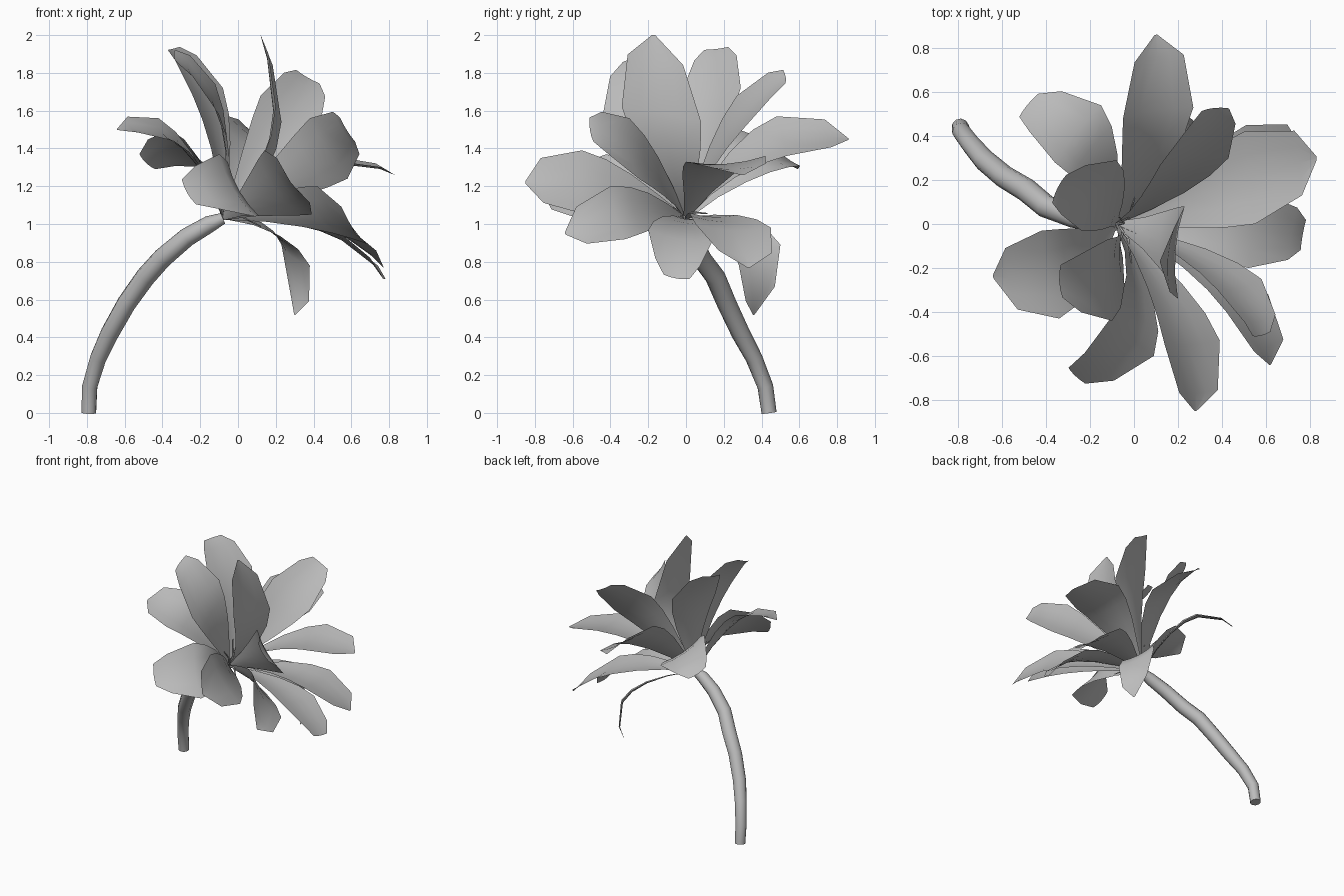
import bpy, bmesh, math
from mathutils import Vector

cube = bpy.data.objects.get("Cube")
if cube:
    bpy.data.objects.remove(cube, do_unlink=True)

grey = bpy.data.materials.new("soft_grey")
grey.use_nodes = True
COLOUR = (0.5, 0.5, 0.5, 1)
grey.diffuse_color = COLOUR
grey.node_tree.nodes["Principled BSDF"].inputs["Base Color"].default_value = COLOUR

HEART = Vector((-0.08, 0, 1.03))          # where all petals meet
FACING = Vector((0.75, -0.15, 0.6)).normalized()
# Petal outline: position along the petal, share of the half width
OUTLINE = [(0, .06), (.15, .34), (.3, .64), (.45, .87), (.6, 1), (.88, .7)]
WIDEST = 0.6
POINTED, BLUNT = 0.04, 0.4                # share of the half width at the tip


def add_object(name, data):
    obj = bpy.data.objects.new(name, data)
    data.materials.append(grey)
    bpy.context.collection.objects.link(obj)
    return obj


def petal(name, tip, side_a, side_b, end=POINTED, cup=0.13):
    """A cupped leaf shape from the heart to the tip, widest between two side points."""
    tip, a, b = Vector(tip), Vector(side_a), Vector(side_b)
    half = (b - a) / 2
    middle = (a + b) / 2
    normal = half.cross(tip - HEART).normalized()
    if normal.dot(FACING) < 0:
        normal.negate()
    # Quadratic spine through heart, middle and tip
    t = WIDEST
    handle = (middle - HEART * (1 - t) ** 2 - tip * t * t) / (2 * t * (1 - t))
    bm = bmesh.new()
    rows = []
    for t, width in OUTLINE + [(1, end)]:
        spine = HEART * (1 - t) ** 2 + handle * (2 * t * (1 - t)) + tip * t * t
        row = []
        for u in (-1, -0.5, 0, 0.5, 1):
            sink = normal * (cup * half.length * width * (1 - u * u))
            row.append(bm.verts.new(spine + half * (u * width) - sink))
        rows.append(row)
    for low, high in zip(rows, rows[1:]):
        for i in range(len(low) - 1):
            bm.faces.new([low[i], low[i + 1], high[i + 1], high[i]])
    for face in bm.faces:
        face.smooth = True
    mesh = bpy.data.meshes.new(name)
    bm.to_mesh(mesh)
    bm.free()
    return add_object(name, mesh)


def tube(name, points, radii, sides):
    """A round tapering tube along a path."""
    curve = bpy.data.curves.new(name, "CURVE")
    curve.dimensions = "3D"
    curve.bevel_depth = 1
    curve.bevel_resolution = sides // 2 - 2
    curve.use_fill_caps = True
    spline = curve.splines.new("POLY")
    spline.points.add(len(points) - 1)
    for point, place, radius in zip(spline.points, points, radii):
        point.co = (*place, 1)
        point.radius = radius
    return add_object(name, curve)


# Curved stem
stem_path = [(-.79, .44, 0), (-.785, .42, .14), (-.74, .36, .29), (-.68, .29, .42),
             (-.59, .215, .58), (-.49, .155, .72), (-.4, .08, .82), (-.27, .03, .93),
             (-.15, 0, 1), HEART]
tube("stem", stem_path, [.04, .042, .045, .05, .052, .054, .053, .05, .045, .03], 10)

# Petals: tip, then the two points where it is widest
petal("centre_petal", (.12, -.17, 2), (.2, -.34, 1.62), (.23, .08, 1.54))
petal("upper_back_petal", (-.34, .16, 1.93), (-.24, -.03, 1.68), (-.08, .29, 1.72), BLUNT)
petal("upper_front_petal", (-.33, -.26, 1.89), (-.1, -.44, 1.58), (-.12, -.07, 1.74), BLUNT)
petal("inner_back_petal", (.37, .52, 1.78), (.12, .27, 1.68), (.43, .3, 1.5), BLUNT)
petal("left_petal", (.83, .3, 1.26), (.5, .42, 1.36), (.55, 0, 1.33))
petal("lower_left_back_petal", (.77, .33, .77), (.51, .45, .98), (.56, .05, 1))
petal("lower_left_petal", (.77, -.05, .72), (.58, .14, .91), (.52, -.2, .97), BLUNT)
petal("hanging_petal", (.3, .36, .52), (.23, .5, .89), (.38, .28, .78))
petal("back_petal", (.1, .86, 1.45), (-.05, .48, 1.57), (.27, .53, 1.36))
petal("inner_left_petal", (.58, -.5, 1.5), (.38, -.3, 1.56), (.58, -.25, 1.24), BLUNT)
petal("lower_front_petal", (.62, -.64, .95), (.42, -.4, 1.2), (.61, -.32, .92))
petal("front_petal", (.28, -.85, 1.22), (.14, -.55, 1.39), (.39, -.53, 1.05))
petal("front_right_petal", (-.26, -.69, 1.17), (-.1, -.42, 1.37), (.09, -.6, 1.04), BLUNT)
petal("right_petal", (-.64, -.24, 1.5), (-.34, -.43, 1.44), (-.42, -.03, 1.56))
petal("back_right_petal", (-.48, .54, 1.33), (-.36, .28, 1.5), (-.15, .54, 1.3), BLUNT)

# Ring of thin stamens around the facing direction
across = FACING.cross(Vector((0, 0, 1))).normalized()
upward = across.cross(FACING)
COUNT = 7
for i in range(COUNT):
    angle = math.tau * i / COUNT
    spread = across * math.cos(angle) + upward * math.sin(angle)
    path = [HEART, HEART + FACING * .08 + spread * .05, HEART + FACING * .13 + spread * .16]
    tube("stamen_%d" % (i + 1), path, [.008, .006, .003], 4)
